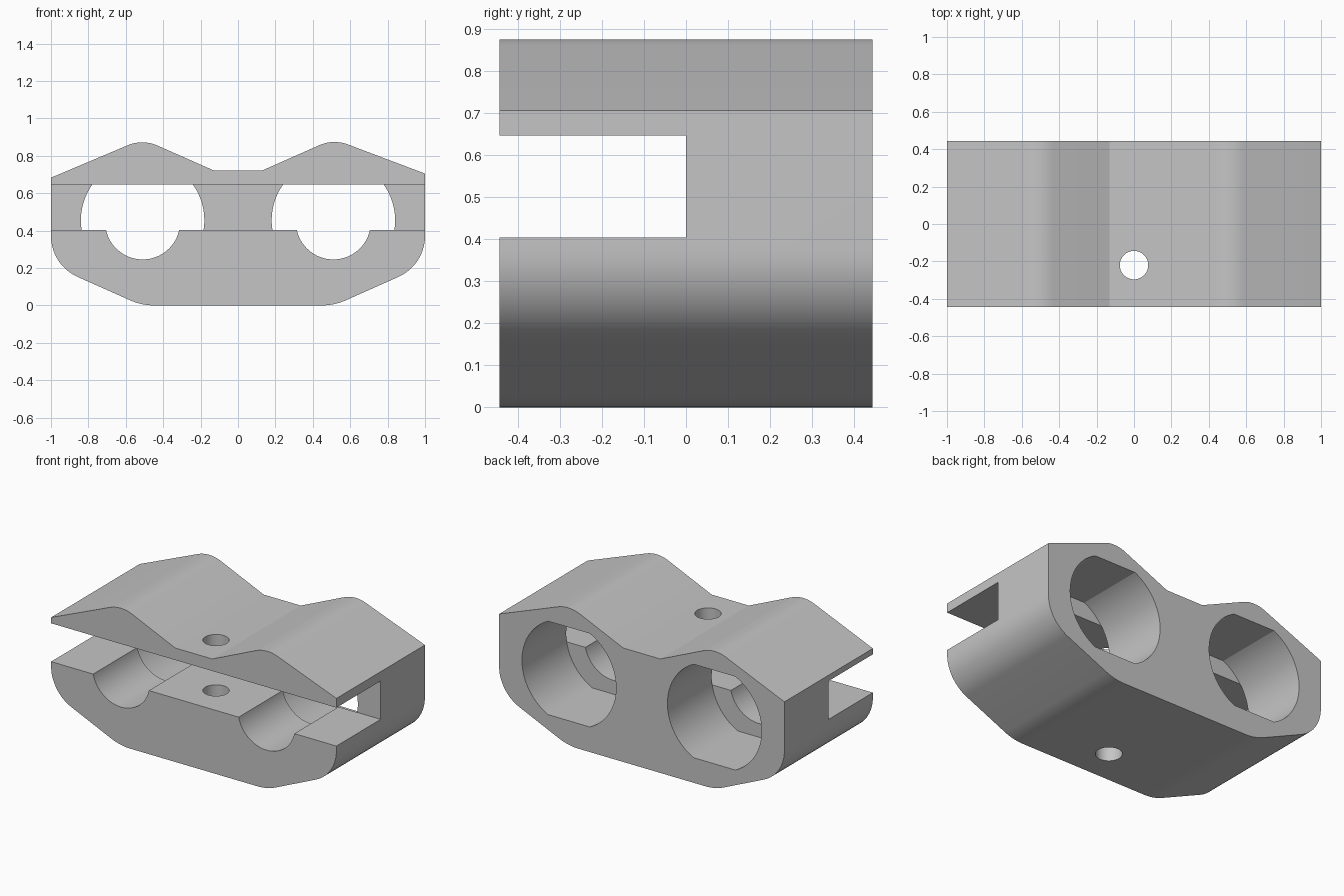
import bpy
import bmesh
import math
from mathutils import Matrix, Vector

if "Cube" in bpy.data.objects:
    bpy.data.objects.remove(bpy.data.objects["Cube"], do_unlink=True)

HALF_DEPTH = 0.443
BORE_X = 0.51
GREY = (0.56, 0.56, 0.56, 1)

grey = bpy.data.materials.new("light grey")
grey.use_nodes = True
grey.diffuse_color = GREY
grey.node_tree.nodes["Principled BSDF"].inputs["Base Color"].default_value = GREY


def fillet(corners, steps=10):
    """Round each (x, z, radius) corner of a closed outline."""
    outline = []
    for i, (x, z, r) in enumerate(corners):
        p = Vector((x, z))
        if r == 0:
            outline.append(p)
            continue
        a = (Vector(corners[i - 1][:2]) - p).normalized()
        b = (Vector(corners[(i + 1) % len(corners)][:2]) - p).normalized()
        half = math.acos(a.dot(b)) / 2
        centre = p + (a + b).normalized() * (r / math.sin(half))
        start = p + a * (r / math.tan(half)) - centre
        end = p + b * (r / math.tan(half)) - centre
        for s in range(steps + 1):
            outline.append(centre + start.lerp(end, s / steps).normalized() * r)
    return outline


def prism(name, outline, y0, y1):
    """Extrude an x-z outline from y0 to y1."""
    bm = bmesh.new()
    face = bm.faces.new([bm.verts.new((x, y0, z)) for x, z in outline])
    ext = bmesh.ops.extrude_face_region(bm, geom=[face])
    moved = [v for v in ext["geom"] if isinstance(v, bmesh.types.BMVert)]
    bmesh.ops.translate(bm, verts=moved, vec=(0, y1 - y0, 0))
    # The extrusion may keep or drop the first face, so close any open end
    rim = [e for e in bm.edges if e.is_boundary]
    if rim:
        bmesh.ops.holes_fill(bm, edges=rim)
    bmesh.ops.recalc_face_normals(bm, faces=bm.faces)
    mesh = bpy.data.meshes.new(name)
    bm.to_mesh(mesh)
    bm.free()
    obj = bpy.data.objects.new(name, mesh)
    bpy.context.collection.objects.link(obj)
    return obj


def arc(cx, cz, r, start, end, n):
    """Points along an arc, both ends included."""
    angles = [start + (end - start) * i / n for i in range(n + 1)]
    return [(cx + r * math.cos(a), cz + r * math.sin(a)) for a in angles]


def circle(cx, cz, r):
    return arc(cx, cz, r, 0, 2 * math.pi, 96)[:-1]


def flatted_circle(cx, cz, r, flat):
    """Circle cut flat at a height above and below its centre."""
    cap = math.asin(flat / r)
    return (arc(cx, cz, r, -cap, cap, 40)
            + arc(cx, cz, r, math.pi - cap, math.pi + cap, 40))


# Body: double-ridged top, rounded lower corners
body = prism("clamp_body", fillet([
    (-1, 0.683, 0), (-BORE_X, 0.89, 0.2), (-0.13, 0.722, 0), (0.13, 0.722, 0),
    (BORE_X, 0.89, 0.2), (1, 0.705, 0), (1, 0.216, 0.24), (0.515, 0, 0.33),
    (-0.515, 0, 0.33), (-1, 0.216, 0.24)]), -HALF_DEPTH, HALF_DEPTH)
body.data.materials.append(grey)

# Cutters: front slot, flatted rear bores, small front bores, bolt hole
cutters = [prism("slot_cutter", [(-1.2, 0.403), (1.2, 0.403),
                                 (1.2, 0.646), (-1.2, 0.646)], -0.6, 0)]
for side, x in (("right", -BORE_X), ("left", BORE_X)):
    cutters.append(prism(side + "_rear_bore_cutter",
                         flatted_circle(x, 0.455, 0.33, 0.296), 0, 0.6))
    cutters.append(prism(side + "_front_bore_cutter", circle(x, 0.446, 0.2), -0.6, 0.1))
bolt = prism("bolt_hole_cutter", circle(0, 0, 0.076), -0.2, 1.2)
bolt.data.transform(Matrix.Translation((0, -0.22, 0)) @ Matrix.Rotation(math.pi / 2, 4, "X"))
cutters.append(bolt)

bpy.ops.object.select_all(action="DESELECT")
bpy.context.view_layer.objects.active = body
body.select_set(True)
for cutter in cutters:
    cut = body.modifiers.new(cutter.name, "BOOLEAN")
    cut.operation = "DIFFERENCE"
    cut.solver = "EXACT"
    cut.object = cutter
    bpy.ops.object.modifier_apply(modifier=cut.name)
    bpy.data.objects.remove(cutter, do_unlink=True)

bpy.ops.object.shade_smooth_by_angle(angle=math.radians(20))
